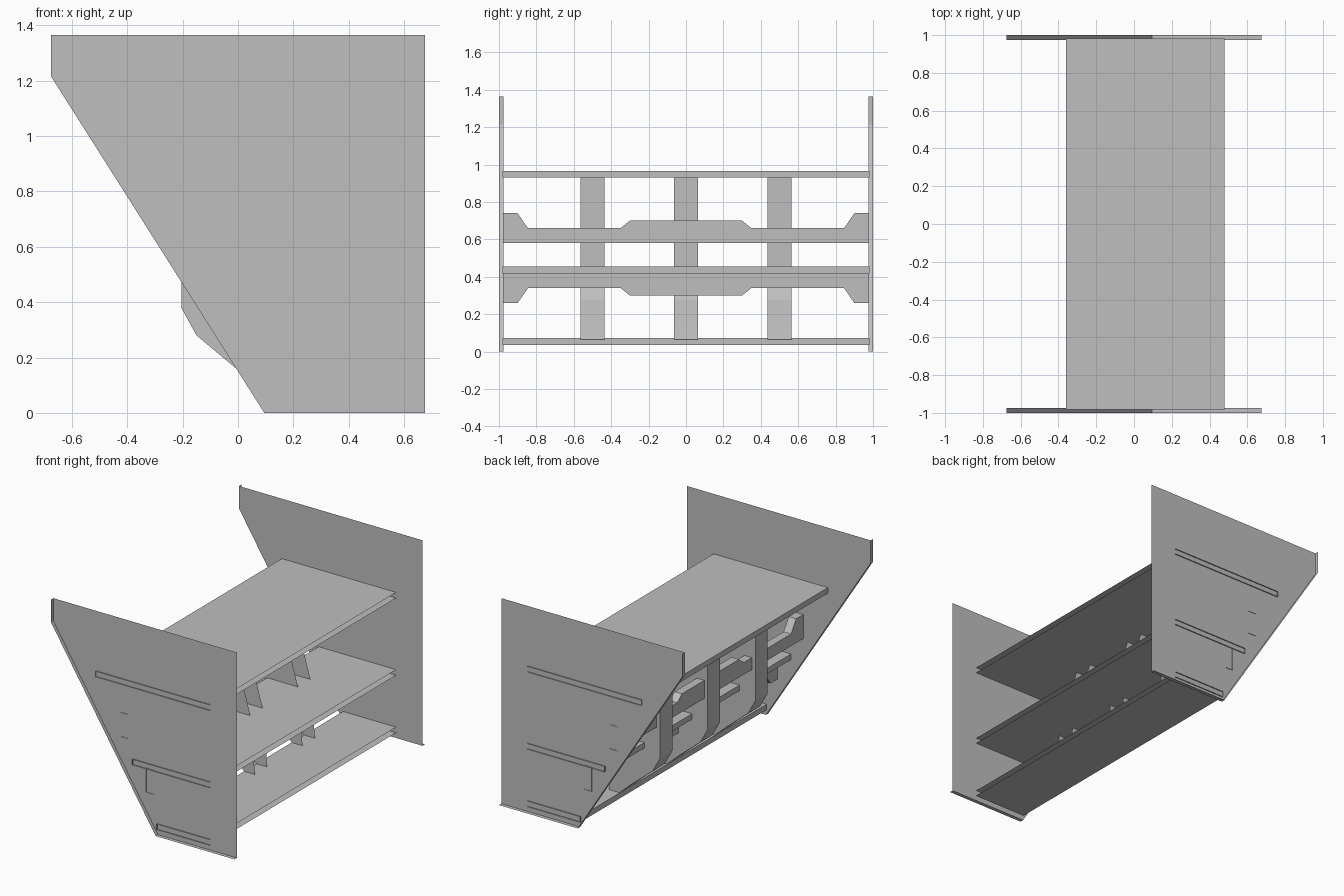
import bpy, bmesh
from mathutils import Vector

cube = bpy.data.objects.get("Cube")
if cube:
    bpy.data.objects.remove(cube, do_unlink=True)

# One bare sheet-metal grey
metal = bpy.data.materials.new("grey_metal")
metal.use_nodes = True
colour = (0.52, 0.52, 0.52, 1)
metal.diffuse_color = colour
metal.node_tree.nodes["Principled BSDF"].inputs["Base Color"].default_value = colour


def fold(bm, path, offset):
    """Sweep an open path along an offset to make a folded sheet."""
    step = Vector(offset)
    near = [bm.verts.new(p) for p in path]
    far = [bm.verts.new(Vector(p) + step) for p in path]
    for i in range(len(path) - 1):
        bm.faces.new((near[i], near[i + 1], far[i + 1], far[i]))


def plate(bm, outline):
    bm.faces.new([bm.verts.new(p) for p in outline])


def finish(name, bm):
    bmesh.ops.remove_doubles(bm, verts=bm.verts, dist=0.0005)
    bmesh.ops.recalc_face_normals(bm, faces=bm.faces)
    mesh = bpy.data.meshes.new(name)
    bm.to_mesh(mesh)
    bm.free()
    mesh.materials.append(metal)
    bpy.context.collection.objects.link(bpy.data.objects.new(name, mesh))


# Side panels: a sheet with an outward lip along the base and sloping edge
panel = [(0.675, 1.365), (0.675, 0), (0.095, 0), (-0.675, 1.215), (-0.675, 1.365)]
for name, side in (("front_panel", -1), ("back_panel", 1)):
    bm = bmesh.new()
    points = [(x, side * 0.975, z) for x, z in panel]
    plate(bm, points)
    fold(bm, points[1:], (0, side * 0.025, 0))
    finish(name, bm)

# Shelves: folded trays, open along the loading edge and at both ends
for name, x, z in (("top_shelf", -0.36, 0.93), ("middle_shelf", -0.09, 0.417),
                   ("bottom_shelf", 0.09, 0.035)):
    bm = bmesh.new()
    fold(bm, [(0.48, -0.982, z), (x, -0.982, z),
              (x, -0.982, z + 0.037), (0.48, -0.982, z + 0.037)], (0, 1.964, 0))
    finish(name, bm)

# Struts: open channels with a bent leading edge
lead = [(-0.205, 0.93), (-0.205, 0.38), (-0.15, 0.28), (0, 0.155), (0.1, 0.065)]
trail = [(0.17, 0.065), (0.14, 0.44), (0, 0.93)]
for name, y in (("front_strut", -0.5), ("centre_strut", 0), ("back_strut", 0.5)):
    bm = bmesh.new()
    fold(bm, [(x, y - 0.065, z) for x, z in lead], (0, 0.13, 0))
    for edge in (-0.065, 0.065):
        plate(bm, [(x, y + edge, z) for x, z in lead + trail])
    finish(name, bm)

# Rails: shaped webs with flanges along both long edges
half = [(0.3, 0.12), (0.35, 0.08), (0.845, 0.08), (0.9, 0.16), (0.978, 0.16)]
shape = [(-y, h) for y, h in reversed(half)] + half
for name, x, base, up in (("upper_rail", -0.18, 0.58, 1), ("lower_rail", 0.01, 0.42, -1)):
    bm = bmesh.new()
    wavy = [(x, y, base + up * h) for y, h in shape]
    straight = [(x, 0.978, base), (x, -0.978, base)]
    plate(bm, wavy + straight)
    for path in (wavy, straight):
        fold(bm, path, (0.055, 0, 0))
    finish(name, bm)
